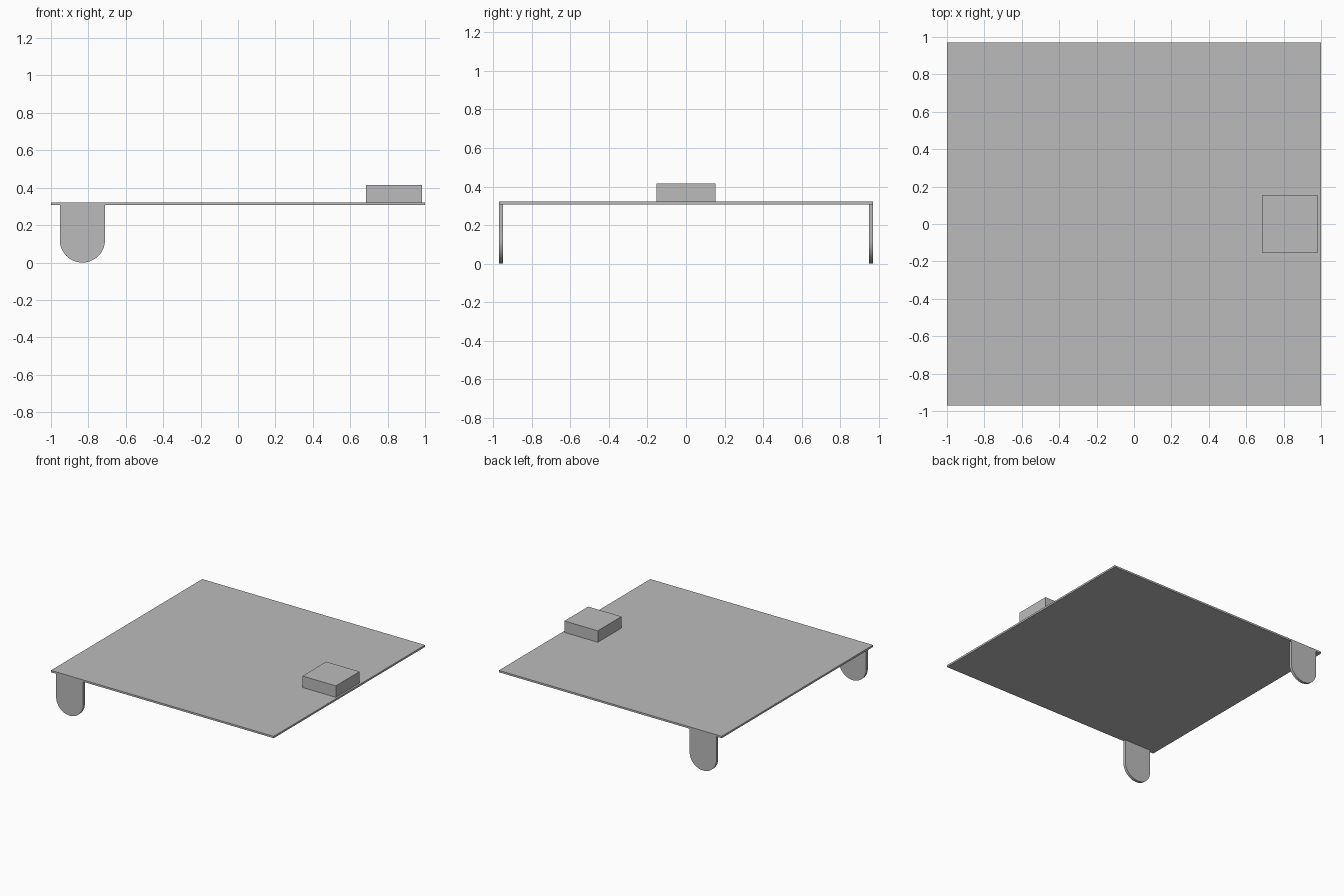
import bpy
import bmesh
import math

cube = bpy.data.objects.get("Cube")
if cube:
    bpy.data.objects.remove(cube, do_unlink=True)

grey = bpy.data.materials.new("plain grey")
grey.use_nodes = True
grey.diffuse_color = (0.5, 0.5, 0.5, 1)
grey.node_tree.nodes["Principled BSDF"].inputs["Base Color"].default_value = (0.5, 0.5, 0.5, 1)


def add_object(name, bm):
    bmesh.ops.recalc_face_normals(bm, faces=bm.faces)
    mesh = bpy.data.meshes.new(name)
    bm.to_mesh(mesh)
    bm.free()
    mesh.materials.append(grey)
    obj = bpy.data.objects.new(name, mesh)
    bpy.context.collection.objects.link(obj)
    return obj


def box(name, low, high):
    bm = bmesh.new()
    bmesh.ops.create_cube(bm, size=1)
    for v in bm.verts:
        v.co = [h if c > 0 else l for c, l, h in zip(v.co, low, high)]
    return add_object(name, bm)


def rounded_leg(name, centre_x, radius, top, y_start, y_end, segments=32):
    # Flat tab with a half-round lower end
    outline = [(centre_x + radius, top)]
    for i in range(segments + 1):
        a = -math.pi * i / segments
        outline.append((centre_x + radius * math.cos(a), radius + radius * math.sin(a)))
    outline.append((centre_x - radius, top))
    bm = bmesh.new()
    face = bm.faces.new([bm.verts.new((x, y_start, z)) for x, z in outline])
    result = bmesh.ops.extrude_face_region(bm, geom=[face])
    moved = [g for g in result["geom"] if isinstance(g, bmesh.types.BMVert)]
    bmesh.ops.translate(bm, verts=moved, vec=(0, y_end - y_start, 0))
    obj = add_object(name, bm)
    bpy.ops.object.select_all(action="DESELECT")
    obj.select_set(True)
    bpy.context.view_layer.objects.active = obj
    bpy.ops.object.shade_smooth_by_angle(angle=math.radians(30))


# Thin flat panel
HALF_DEPTH = 0.97
PANEL_BOTTOM = 0.307
PANEL_TOP = 0.322
box("panel", (-1, -HALF_DEPTH, PANEL_BOTTOM), (1, HALF_DEPTH, PANEL_TOP))

# Raised block near the left edge
box("raised_block", (0.685, -0.152, PANEL_TOP), (0.985, 0.152, 0.415))

# Pair of legs flush with the front and back edges
for name, side in (("front_leg", -1), ("back_leg", 1)):
    rounded_leg(name, -0.832, 0.121, PANEL_BOTTOM, side * HALF_DEPTH, side * (HALF_DEPTH - 0.022))
